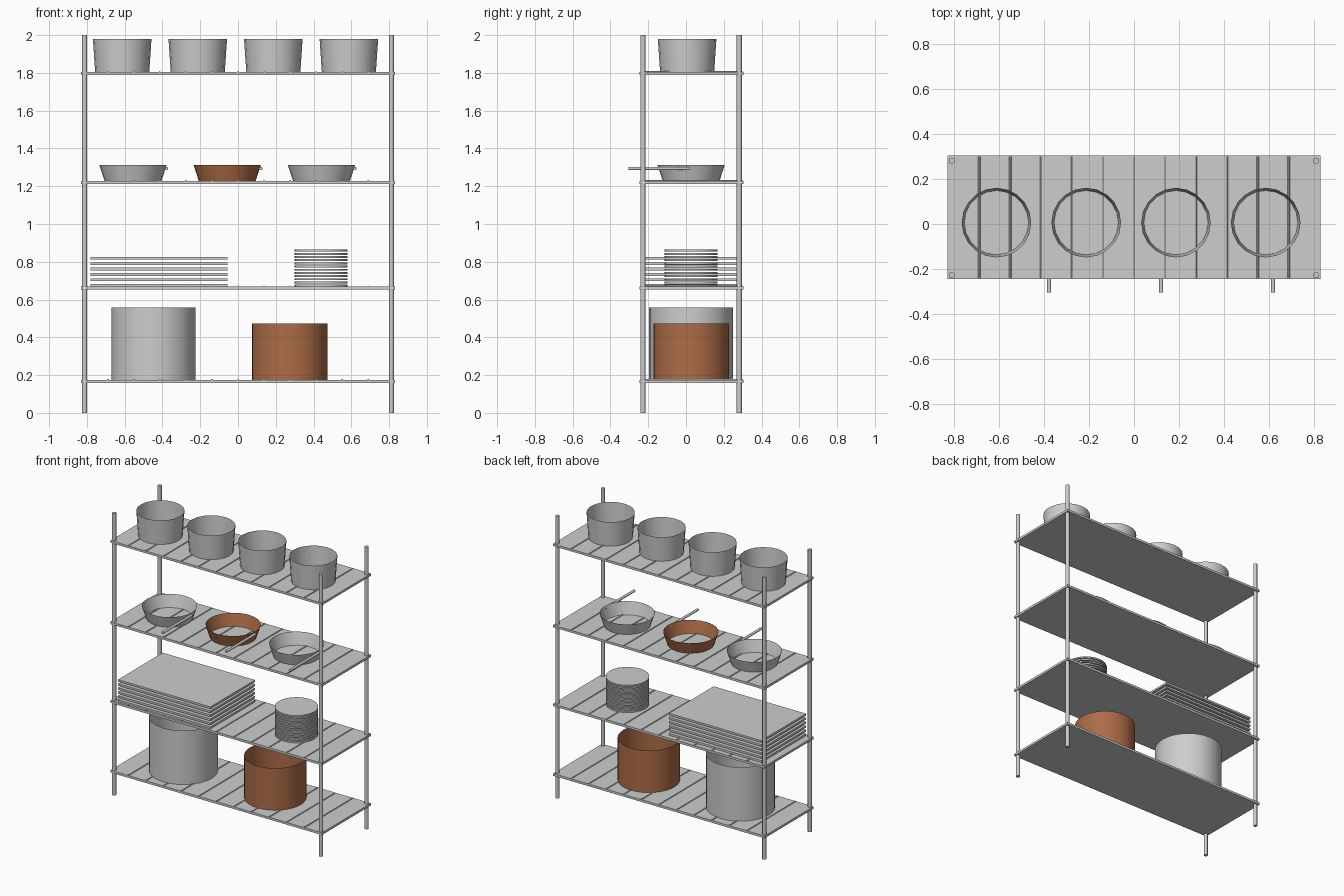
import bpy, bmesh
from math import radians, pi
from mathutils import Matrix

if "Cube" in bpy.data.objects:
    bpy.data.objects.remove(bpy.data.objects["Cube"], do_unlink=True)


def material(name, rgb):
    m = bpy.data.materials.new(name)
    m.use_nodes = True
    m.diffuse_color = (*rgb, 1)
    m.node_tree.nodes["Principled BSDF"].inputs["Base Color"].default_value = (*rgb, 1)
    return m


STEEL = material("steel grey", (0.60, 0.62, 0.61))
COPPER = material("copper brown", (0.42, 0.15, 0.063))


def finish(name, bm, mat, smooth=True):
    mesh = bpy.data.meshes.new(name)
    bm.to_mesh(mesh)
    bm.free()
    mesh.materials.append(mat)
    ob = bpy.data.objects.new(name, mesh)
    bpy.context.collection.objects.link(ob)
    if smooth:
        bpy.ops.object.select_all(action="DESELECT")
        ob.select_set(True)
        bpy.context.view_layer.objects.active = ob
        bpy.ops.object.shade_smooth_by_angle(angle=radians(40))
    return ob


def box(name, x, y, z, size, mat=STEEL):
    bm = bmesh.new()
    bmesh.ops.create_cube(bm, size=1, matrix=Matrix.Translation((x, y, z)) @ Matrix.Diagonal((*size, 1)))
    return finish(name, bm, mat, False)


def rod(name, x, y, z, radius, length, along_y=False, sides=12):
    bm = bmesh.new()
    turn = Matrix.Rotation(pi / 2 if along_y else 0, 4, "X")
    bmesh.ops.create_cone(bm, cap_ends=True, segments=sides, radius1=radius, radius2=radius,
                          depth=length, matrix=Matrix.Translation((x, y, z)) @ turn)
    return finish(name, bm, STEEL)


def vessel(name, x, y, z, r_low, r_top, height, mat=STEEL, sides=24):
    """Thin-walled open pot whose floor sits just inside the shelf sheet."""
    bm = bmesh.new()
    bmesh.ops.create_cone(bm, cap_ends=True, segments=sides, radius1=r_low, radius2=r_top,
                          depth=height, matrix=Matrix.Translation((x, y, z + height / 2)))
    lid = max(bm.faces, key=lambda f: f.calc_center_median().z)
    bmesh.ops.delete(bm, geom=[lid], context="FACES_ONLY")
    return finish(name, bm, mat)


MID = 0.027
SHEET = 0.016
LEVELS = (0.167, 0.661, 1.22, 1.796)
FLOORS = [z + SHEET / 2 - 0.002 for z in LEVELS]

# Corner posts
for side, x in (("right", -0.812), ("left", 0.812)):
    for end, y in (("front", -0.228), ("back", 0.282)):
        rod(f"{end}_{side}_post", x, y, 1.0, 0.0135, 2.0)

# Shelves with cross ribs
for n, z in enumerate(LEVELS, 1):
    box(f"shelf_{n}", 0, MID + 0.003, z, (1.66, 0.55, SHEET))
    for i in range(11):
        rod(f"shelf_{n}_rib_{i + 1}", (i - 5) * 0.138, MID + 0.003, z + SHEET / 2,
            0.005, 0.54, along_y=True, sides=8)

# Stock pots on the bottom shelf
vessel("steel_stock_pot", -0.447, MID, FLOORS[0], 0.222, 0.222, 0.384, sides=32)
vessel("copper_stock_pot", 0.273, MID, FLOORS[0], 0.20, 0.20, 0.30, COPPER, sides=32)

# Tray stack and plate stack
for i in range(6):
    box(f"tray_{i + 1}", -0.418, 0.02, 0.676 + i * 0.0285, (0.725, 0.50, 0.014))
for i in range(12):
    bm = bmesh.new()
    bmesh.ops.create_cone(bm, cap_ends=True, segments=24, radius1=0.14, radius2=0.14, depth=0.01,
                          matrix=Matrix.Translation((0.44, MID, 0.674 + i * 0.0168)))
    finish(f"plate_{i + 1}", bm, STEEL)

# Frying pans with side handles
for i, mat in enumerate((STEEL, COPPER, STEEL)):
    x = -0.556 + i * 0.499
    vessel(f"pan_{i + 1}", x, MID, FLOORS[2], 0.15, 0.178, 0.086, mat)
    rod(f"pan_handle_{i + 1}", x + 0.178, -0.143, 1.294, 0.009, 0.325, along_y=True)

# Sauce pots on the top shelf
for i in range(4):
    vessel(f"sauce_pot_{i + 1}", -0.613 + i * 0.4, 0.006, FLOORS[3], 0.143, 0.155, 0.178, sides=20)
